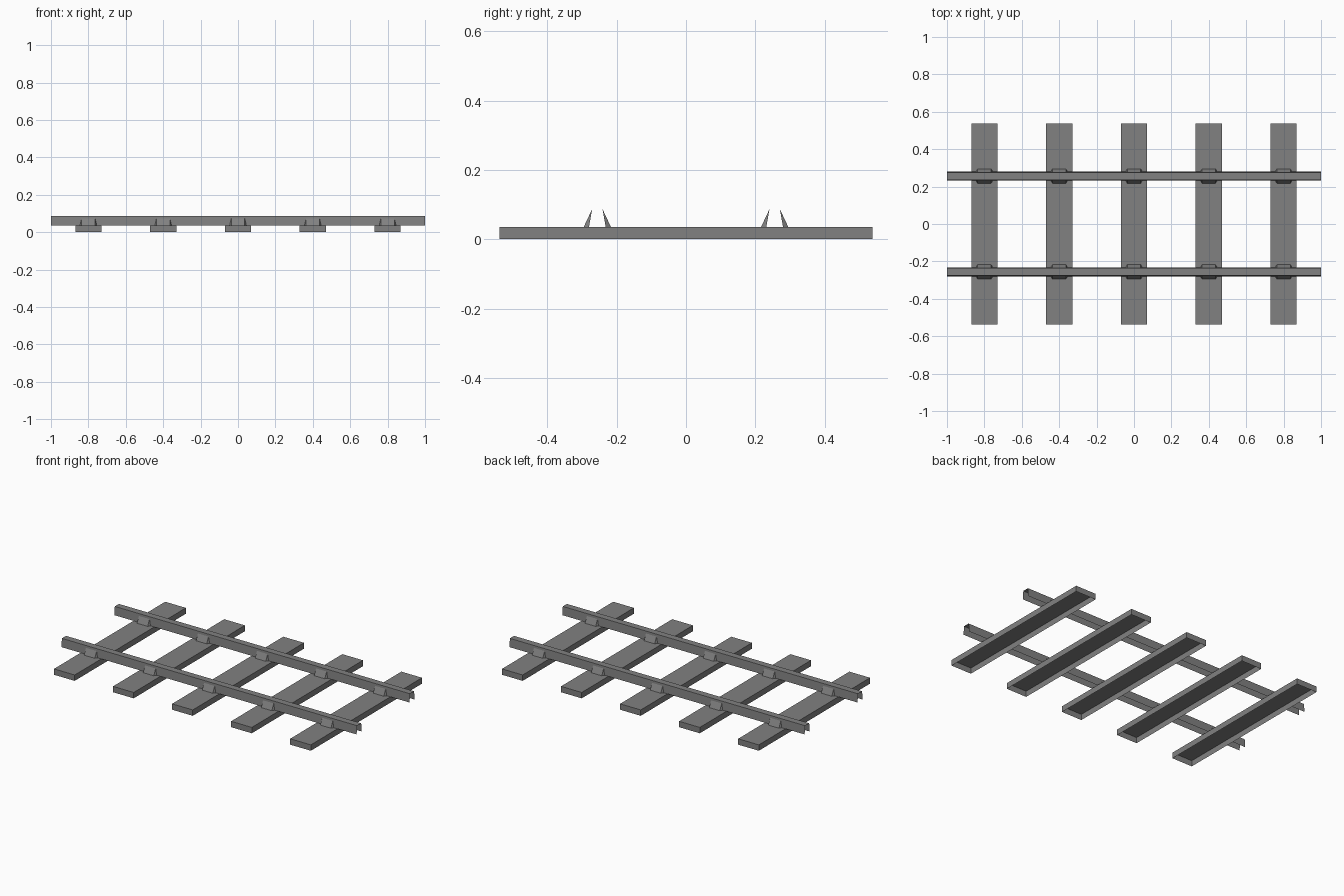
import bpy
import bmesh

if "Cube" in bpy.data.objects:
    bpy.data.objects.remove(bpy.data.objects["Cube"], do_unlink=True)

# One plain grey for the whole track
grey = bpy.data.materials.new("plain grey")
grey.use_nodes = True
colour = (0.22, 0.22, 0.22, 1)
grey.diffuse_color = colour
grey.node_tree.nodes["Principled BSDF"].inputs["Base Color"].default_value = colour

SLEEPER_X = [-0.8, -0.4, 0, 0.4, 0.8]
SLEEPER_HALF_WIDTH, SLEEPER_HALF_LENGTH, SLEEPER_TOP = 0.07, 0.538, 0.036
RAIL_Y, RAIL_TOP = 0.256, 0.088


def finish(name, bm):
    mesh = bpy.data.meshes.new(name)
    bm.to_mesh(mesh)
    bm.free()
    mesh.materials.append(grey)
    obj = bpy.data.objects.new(name, mesh)
    bpy.context.collection.objects.link(obj)
    return obj


def add_face(bm, points):
    face = bm.faces.new([bm.verts.new(p) for p in points])
    return face


# Sleeper: a shallow box, open underneath
def make_sleeper(name, x):
    bm = bmesh.new()
    bmesh.ops.create_cube(bm, size=1)
    for v in bm.verts:
        v.co.x = x + 2 * v.co.x * SLEEPER_HALF_WIDTH
        v.co.y *= 2 * SLEEPER_HALF_LENGTH
        v.co.z = (v.co.z + 0.5) * SLEEPER_TOP
    bm.normal_update()
    bottom = [f for f in bm.faces if f.normal.z < -0.9]
    bmesh.ops.delete(bm, geom=bottom, context='FACES_ONLY')
    return finish(name, bm)


# Rail: a tapered channel swept along x, with open ends and underside
def make_rail(name, y):
    bm = bmesh.new()
    profile = [(-0.024, SLEEPER_TOP), (-0.02, RAIL_TOP),
               (0.02, RAIL_TOP), (0.024, SLEEPER_TOP)]
    rows = [[bm.verts.new((x, y + py, pz)) for py, pz in profile] for x in (-1, 1)]
    for i in range(len(profile) - 1):
        bm.faces.new((rows[0][i], rows[1][i], rows[1][i + 1], rows[0][i + 1]))
    return finish(name, bm)


# Clip: a sloping wedge leaning on one side of a rail
def make_clip(name, x, y, side):
    bm = bmesh.new()
    outer, inner, apex = [], [], []
    for s in (-1, 1):
        outer.append(bm.verts.new((x + s * 0.036, y + side * 0.039, SLEEPER_TOP)))
        inner.append(bm.verts.new((x + s * 0.045, y + side * 0.024, SLEEPER_TOP)))
        apex.append(bm.verts.new((x + s * 0.036, y + side * 0.015, RAIL_TOP - 0.001)))
    bm.faces.new((outer[0], outer[1], apex[1], apex[0]))
    bm.faces.new((outer[0], apex[0], inner[0]))
    bm.faces.new((outer[1], inner[1], apex[1]))
    if side > 0:
        bmesh.ops.reverse_faces(bm, faces=bm.faces[:])
    return finish(name, bm)


for number, x in enumerate(SLEEPER_X, 1):
    make_sleeper(f"sleeper_{number}", x)

for end, y in (("front", -RAIL_Y), ("back", RAIL_Y)):
    make_rail(f"{end}_rail", y)
    for number, x in enumerate(SLEEPER_X, 1):
        for edge, side in (("near", -1), ("far", 1)):
            make_clip(f"{end}_rail_{edge}_clip_{number}", x, y, side)
